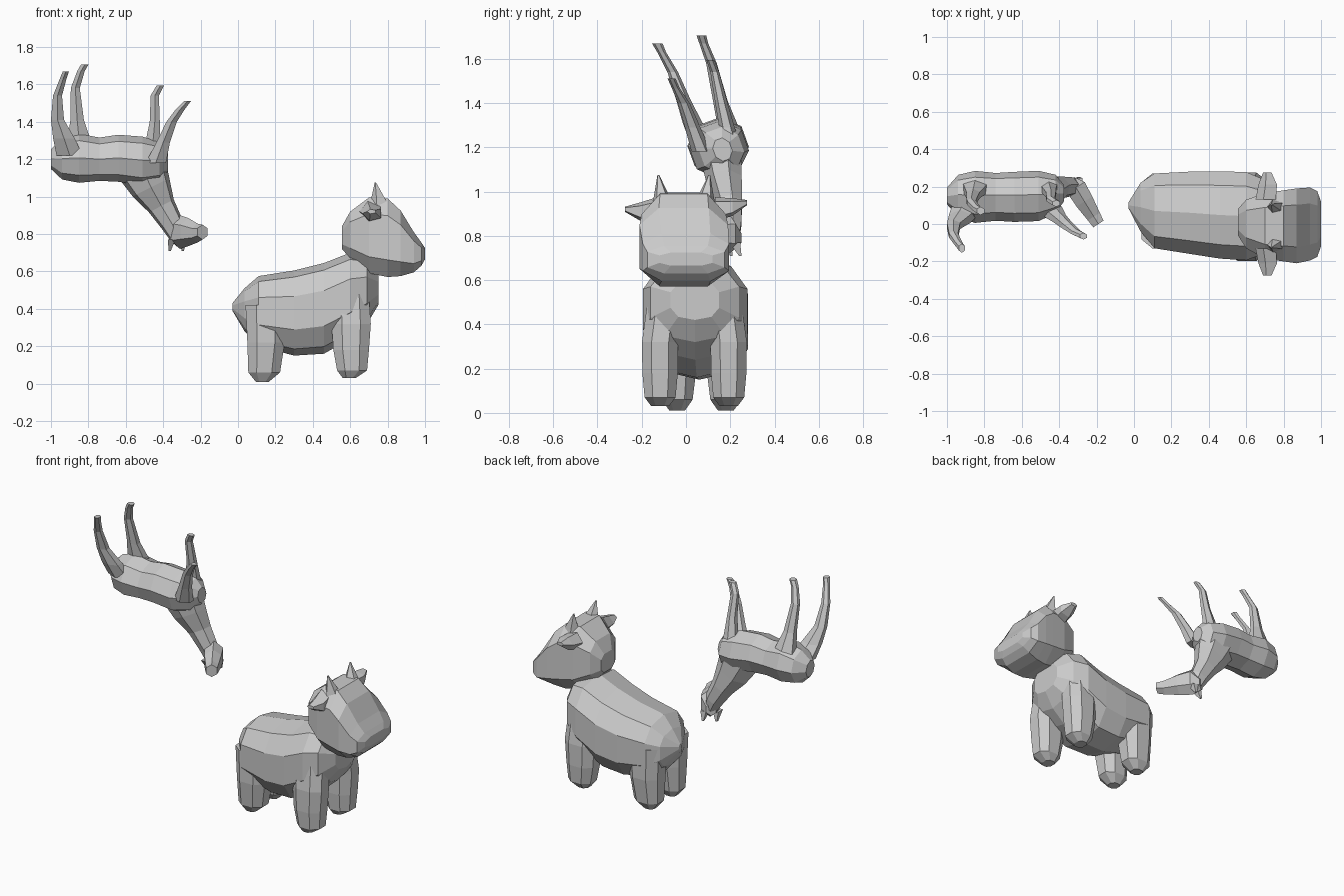
import bpy, bmesh, math
from mathutils import Vector

X, Y, Z = Vector((1, 0, 0)), Vector((0, 1, 0)), Vector((0, 0, 1))


def loft(name, rings, u, v, n=8, power=1.0):
    """Skin rings of (x, y, z, half_u, half_v) lying along the u and v axes."""
    bm = bmesh.new()
    angles = [2 * math.pi * (i + 0.5) / n for i in range(n)]
    soft = lambda t: math.copysign(abs(t) ** power, t) if abs(t) > 1e-6 else 0.0
    mc = max(abs(soft(math.cos(a))) for a in angles)
    ms = max(abs(soft(math.sin(a))) for a in angles)
    loops = []
    for x, y, z, a, b in rings:
        c = Vector((x, y, z))
        loops.append([bm.verts.new(c + u * (a * soft(math.cos(t)) / mc)
                                   + v * (b * soft(math.sin(t)) / ms)) for t in angles])
    for p, q in zip(loops, loops[1:]):
        for i in range(n):
            j = (i + 1) % n
            bm.faces.new((p[i], p[j], q[j], q[i]))
    bm.faces.new(loops[0][::-1])
    bm.faces.new(loops[-1])
    bmesh.ops.recalc_face_normals(bm, faces=bm.faces)
    mesh = bpy.data.meshes.new(name)
    bm.to_mesh(mesh)
    bm.free()
    ob = bpy.data.objects.new(name, mesh)
    bpy.context.collection.objects.link(ob)
    return ob


def slices(rows):
    """Turn (x, y, bottom, top, half_width) into loft rings."""
    return [(x, y, (lo + hi) / 2, w, (hi - lo) / 2) for x, y, lo, hi, w in rows]


# ---- Calf: body and head sliced along x ----
loft("calf_body", slices([
    (-0.03, 0.10, 0.39, 0.43, 0.015), (0.035, 0.09, 0.28, 0.51, 0.13),
    (0.11, 0.07, 0.20, 0.575, 0.20), (0.30, 0.06, 0.15, 0.605, 0.22),
    (0.46, 0.048, 0.16, 0.645, 0.233), (0.60, 0.042, 0.24, 0.70, 0.236),
    (0.69, 0.04, 0.32, 0.68, 0.20), (0.75, 0.04, 0.42, 0.60, 0.11)]), Y, Z, 10, 0.8)

loft("calf_head", slices([
    (0.555, 0.01, 0.72, 0.84, 0.07), (0.60, 0.0, 0.67, 0.92, 0.13),
    (0.70, -0.01, 0.59, 0.995, 0.175), (0.80, -0.01, 0.57, 0.99, 0.19),
    (0.87, -0.01, 0.575, 0.925, 0.20), (0.94, 0.0, 0.595, 0.81, 0.195),
    (0.98, 0.0, 0.63, 0.755, 0.175), (1.0, 0.0, 0.665, 0.725, 0.12)]), Y, Z, 8, 0.65)

# Stubby legs, both pairs
for side, s in (("near", -1), ("far", 1)):
    yf, yh = 0.038 + 0.155 * s, 0.07 + 0.11 * s
    loft("calf_front_leg_" + side, [
        (0.60, yf - 0.02 * s, 0.48, 0.10, 0.08), (0.605, yf, 0.32, 0.105, 0.082),
        (0.605, yf, 0.18, 0.095, 0.08), (0.61, yf, 0.07, 0.08, 0.07),
        (0.595, yf, 0.03, 0.035, 0.04)], X, Y, 8, 0.85)
    loft("calf_hind_leg_" + side, [
        (0.15, yh, 0.42, 0.11, 0.09), (0.15, yh, 0.22, 0.10, 0.09),
        (0.14, yh, 0.06, 0.085, 0.07), (0.13, yh, 0.01, 0.035, 0.035)], X, Y, 8, 0.85)
    # Ears and horns
    loft("calf_ear_" + side, [
        (0.71, 0.13 * s, 0.92, 0.06, 0.055), (0.72, 0.21 * s, 0.92 + 0.01 * s, 0.055, 0.04),
        (0.715, 0.275 * s, 0.935 + 0.015 * s, 0.025, 0.012)], X, Z, 5)
    hy = -0.01 + 0.10 * s
    loft("calf_horn_" + side, [
        (0.76, hy, 0.93, 0.055, 0.045), (0.755, hy, 0.98, 0.045, 0.035),
        (0.735, hy + 0.015 * s, 1.075, 0.004, 0.004)], X, Y, 5)

# ---- Foal: upside down and rolled a little about x ----
roll_u, roll_v = Vector((0, 0.94, 0.34)), Vector((0, -0.34, 0.94))
loft("foal_body", [
    (-1.0, 0.15, 1.20, 0.04, 0.05), (-0.94, 0.15, 1.20, 0.105, 0.10),
    (-0.85, 0.145, 1.205, 0.13, 0.12), (-0.74, 0.145, 1.20, 0.12, 0.105),
    (-0.64, 0.145, 1.205, 0.125, 0.115), (-0.51, 0.15, 1.19, 0.125, 0.12),
    (-0.42, 0.16, 1.185, 0.095, 0.10), (-0.375, 0.165, 1.19, 0.04, 0.05)],
    roll_u, roll_v, 8)

neck_v = Vector((0.89, 0, 0.45))
loft("foal_neck", [
    (-0.52, 0.16, 1.17, 0.10, 0.14), (-0.465, 0.175, 1.05, 0.085, 0.11),
    (-0.41, 0.195, 0.95, 0.065, 0.075), (-0.35, 0.20, 0.85, 0.055, 0.06),
    (-0.325, 0.20, 0.79, 0.045, 0.045)], Y, neck_v, 7)

head_u = Vector((0.84, 0.54, 0))
loft("foal_head", [
    (-0.345, 0.235, 0.79, 0.03, 0.04), (-0.31, 0.195, 0.81, 0.055, 0.09),
    (-0.265, 0.12, 0.81, 0.05, 0.075), (-0.215, 0.04, 0.805, 0.038, 0.05),
    (-0.19, 0.0, 0.81, 0.033, 0.04)], head_u, Z, 6)

# Pointed ears at the poll, hanging down
for i, d in enumerate((-1, 1)):
    loft("foal_ear_%d" % i, [
        (-0.325 + 0.03 * d, 0.20 + 0.02 * d, 0.77, 0.02, 0.025),
        (-0.33 + 0.035 * d, 0.225 + 0.02 * d, 0.71, 0.006, 0.006)], X, Y, 4)

# Slim legs reaching up
foal_legs = {
    "foal_hind_leg_near": [
        (-0.90, 0.08, 1.22, 0.07, 0.06), (-0.93, 0.03, 1.31, 0.058, 0.045),
        (-0.965, -0.01, 1.41, 0.035, 0.033), (-0.965, -0.06, 1.54, 0.024, 0.024),
        (-0.935, -0.11, 1.63, 0.018, 0.02), (-0.92, -0.13, 1.67, 0.016, 0.024)],
    "foal_hind_leg_far": [
        (-0.85, 0.21, 1.22, 0.075, 0.06), (-0.85, 0.185, 1.31, 0.06, 0.045),
        (-0.86, 0.155, 1.41, 0.036, 0.033), (-0.87, 0.115, 1.58, 0.024, 0.024),
        (-0.84, 0.08, 1.67, 0.02, 0.02), (-0.82, 0.07, 1.705, 0.02, 0.022)],
    "foal_front_leg_near": [
        (-0.44, 0.07, 1.18, 0.055, 0.045), (-0.40, 0.03, 1.29, 0.036, 0.035),
        (-0.355, -0.01, 1.40, 0.028, 0.027), (-0.31, -0.045, 1.465, 0.024, 0.018),
        (-0.27, -0.065, 1.51, 0.018, 0.018)],
    "foal_front_leg_far": [
        (-0.46, 0.21, 1.18, 0.06, 0.045), (-0.455, 0.185, 1.29, 0.04, 0.035),
        (-0.445, 0.16, 1.40, 0.027, 0.028), (-0.445, 0.13, 1.54, 0.022, 0.02),
        (-0.415, 0.11, 1.595, 0.02, 0.018)],
}
for name, path in foal_legs.items():
    loft(name, path, X, Y, 6)
